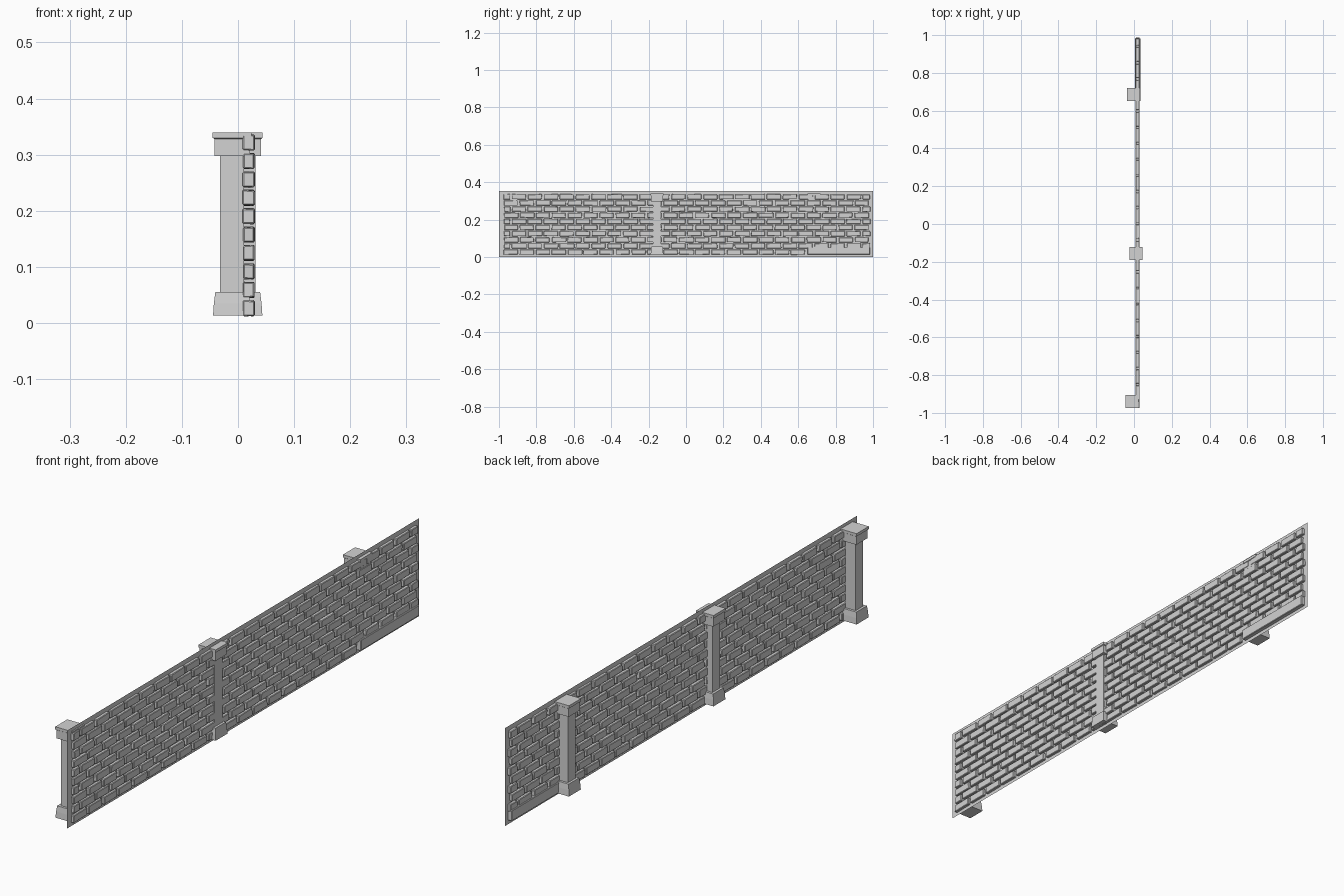
import bpy, bmesh, random
from mathutils import Matrix, Vector

if "Cube" in bpy.data.objects:
    bpy.data.objects.remove(bpy.data.objects["Cube"])

random.seed(4)
stone = bpy.data.materials.new("pale_grey_stone")
stone.diffuse_color = (0.65, 0.65, 0.65, 1)
stone.use_nodes = True
stone.node_tree.nodes["Principled BSDF"].inputs["Base Color"].default_value = stone.diffuse_color


def finish(name, bm):
    bmesh.ops.recalc_face_normals(bm, faces=bm.faces)
    me = bpy.data.meshes.new(name)
    bm.to_mesh(me)
    bm.free()
    me.materials.append(stone)
    ob = bpy.data.objects.new(name, me)
    bpy.context.collection.objects.link(ob)
    return ob


def box(bm, lo, hi, jitter=0.0):
    lo, hi = Vector(lo), Vector(hi)
    m = Matrix.Translation((lo + hi) / 2) @ Matrix.Diagonal((*(hi - lo), 1))
    verts = bmesh.ops.create_cube(bm, size=1, matrix=m)["verts"]
    for v in verts:
        v.co.y += random.uniform(-jitter, jitter)
        v.co.z += random.uniform(-jitter, jitter)


def chamfer(ob, width):
    mod = ob.modifiers.new("chamfer", 'BEVEL')
    mod.width = width
    mod.segments = 1
    mod.limit_method = 'NONE'


# Thin mortar sheet that the bricks pass through
bm = bmesh.new()
bm.faces.new([bm.verts.new((0.019, y, z)) for y, z in
              ((-1, 0), (1, 0), (1, 0.352), (-1, 0.352))])
finish("mortar_sheet", bm)

# Brick courses in running bond, slightly uneven
Y0, Y1, Z0, ROWS = -0.975, 0.985, 0.013, 10
PITCH, LENGTH, GAP = 0.0328, 0.0852, 0.0075
bm = bmesh.new()
for row in range(ROWS):
    z = Z0 + row * PITCH
    y = Y0 - (LENGTH / 2 if row % 2 else 0)
    while y < Y1 - 0.01:
        a = max(y, Y0) + random.uniform(0, 0.004)
        b = min(y + LENGTH - GAP, Y1) + random.uniform(-0.003, 0.002)
        y += LENGTH
        if b - a < 0.012 or (row == 0 and b > 0.67):
            continue
        dx = random.uniform(0, 0.0015)
        box(bm, (0.008 + dx, a, z), (0.030 - dx, b, z + PITCH - 0.006), 0.0012)
chamfer(finish("bricks", bm), 0.002)

# Long plinth block at the foot of the far end
bm = bmesh.new()
box(bm, (0.005, 0.65, 0.013), (0.034, 0.983, 0.052))
chamfer(finish("plinth_block", bm), 0.002)


# Square pillars: flared base, shaft, cap block and top slab
def pillar(name, cx, cy):
    bm = bmesh.new()
    profile = [(0.034, 0.013), (0.0325, 0.035), (0.030, 0.055), (0.0215, 0.055),
               (0.0215, 0.298), (0.0315, 0.298), (0.0315, 0.328),
               (0.0345, 0.330), (0.0345, 0.340)]
    rings = [[bm.verts.new((cx + sx * r, cy + sy * r, z))
              for sx, sy in ((-1, -1), (1, -1), (1, 1), (-1, 1))]
             for r, z in profile]
    for lo, hi in zip(rings, rings[1:]):
        for i in range(4):
            j = (i + 1) % 4
            bm.faces.new((lo[i], lo[j], hi[j], hi[i]))
    bm.faces.new(rings[0][::-1])
    bm.faces.new(rings[-1])
    finish(name, bm)


pillar("near_pillar", -0.0105, -0.94)
pillar("middle_pillar", 0.0095, -0.155)
pillar("far_pillar", -0.0035, 0.685)
